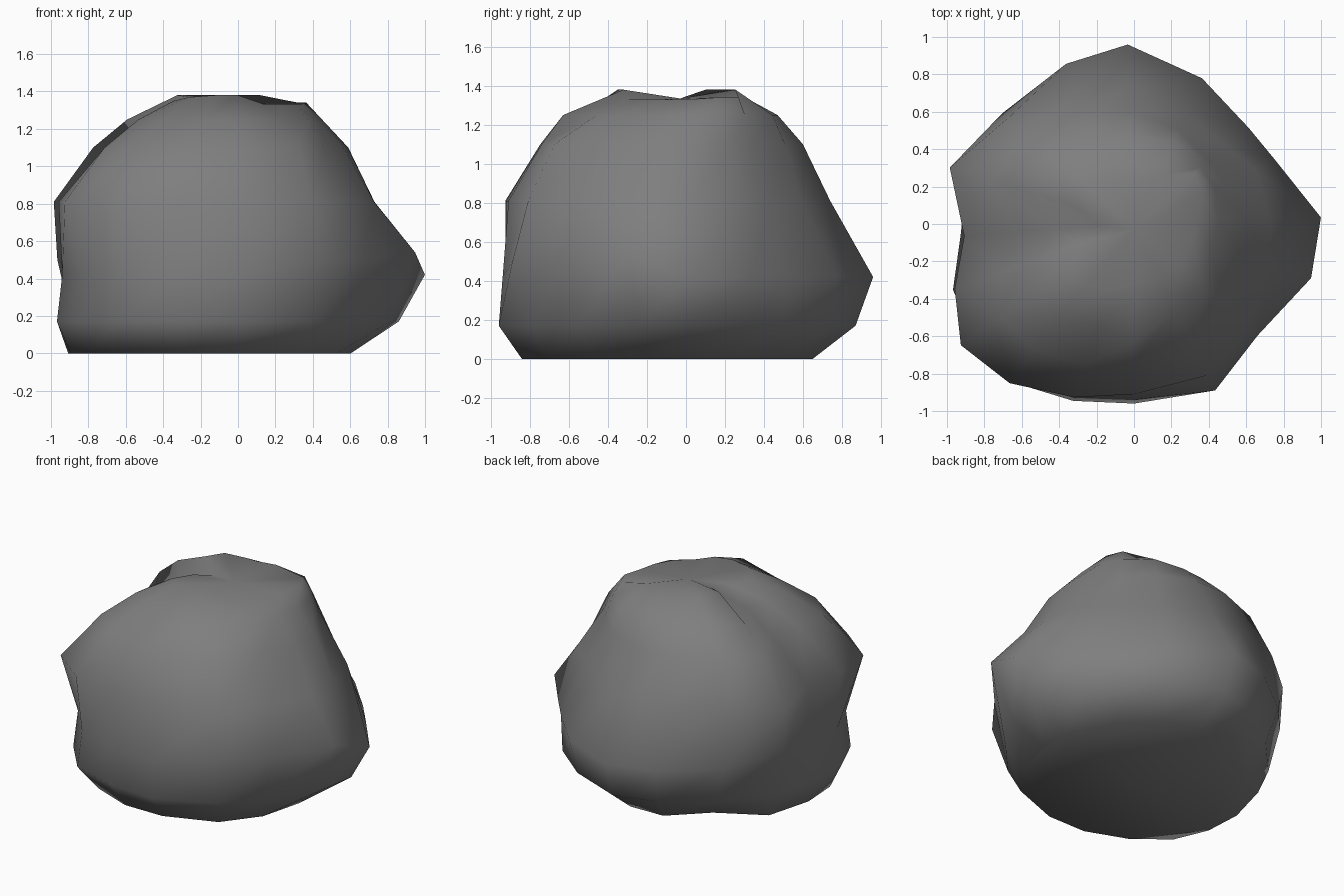
import bpy, bmesh, math

# Boulder: stacked 17-sided rings, radii listed counter-clockwise from +x
ANGLES = [2, 24, 40, 65, 92, 113, 140, 163, 184, 200, 215, 232, 251, 270, 296, 318, 343]
RINGS = [
    (0.00, [.60, .58, .56, .59, .65, .70, .66, .86, .91, .95, .97, .93, .89, .84, .79, .71, .63]),
    (0.17, [.86, .75, .79, .80, .87, .86, .84, .93, .93, 1.03, 1.05, 1.07, 1.0, .96, .88, .82, .85]),
    (0.42, [1.0, .83, .80, .86, .96, .93, .92, 1.01, .91, 1.0, 1.02, 1.04, .98, .94, .99, .89, .99]),
    (0.81, [.73, .71, .65, .65, .74, .77, .88, 1.03, .91, 1.02, 1.13, 1.08, .98, .91, .90, .81, .76]),
    (1.10, [.59, .53, .52, .56, .60, .65, .74, .81, .63, .74, .87, .86, .79, .74, .75, .62, .59]),
    (1.25, [.45, .47, .47, .49, .47, .49, .58, .62, .44, .53, .65, .64, .58, .63, .51, .50, .43]),
    (1.38, [.34, .40, .42, .28, .23, .25, .33, .34, .18, .30, .42, .42, .37, .32, .33, .33, .33]),
]
# The crown sinks along the crack; the belly rises at three corners
DIPS = {0: .05, 1: .04, 2: .04, 8: .05, 9: .04, 10: .03, 11: .01, 14: .05, 15: .05, 16: .05}
LIFTS = {7: .08, 14: .08, 15: .08, 16: .12}

n = len(ANGLES)
bm = bmesh.new()
loops = []
for k, (z, radii) in enumerate(RINGS):
    loop = []
    for i, r in enumerate(radii):
        a = math.radians(ANGLES[i])
        dz = LIFTS.get(i, 0) if k == 2 else -DIPS.get(i, 0) if k == 6 else 0
        loop.append(bm.verts.new((r * math.cos(a), r * math.sin(a), z + dz)))
    loops.append(loop)

# Sides, flat base and sunken crown
for lo, hi in zip(loops, loops[1:]):
    for i in range(n):
        j = (i + 1) % n
        bm.faces.new((lo[i], lo[j], hi[j], hi[i]))
bm.faces.new(loops[0][::-1])
crown = bm.verts.new((0, -.03, 1.335))
for i in range(n):
    bm.faces.new((loops[-1][i], loops[-1][(i + 1) % n], crown))
bmesh.ops.recalc_face_normals(bm, faces=bm.faces)

mesh = bpy.data.meshes.new("boulder")
bm.to_mesh(mesh)
bm.free()
for p in mesh.polygons:
    p.use_smooth = True
boulder = bpy.data.objects.new("boulder", mesh)
bpy.context.collection.objects.link(boulder)

stone = bpy.data.materials.new("grey stone")
stone.diffuse_color = (.21, .21, .21, 1)
mesh.materials.append(stone)
